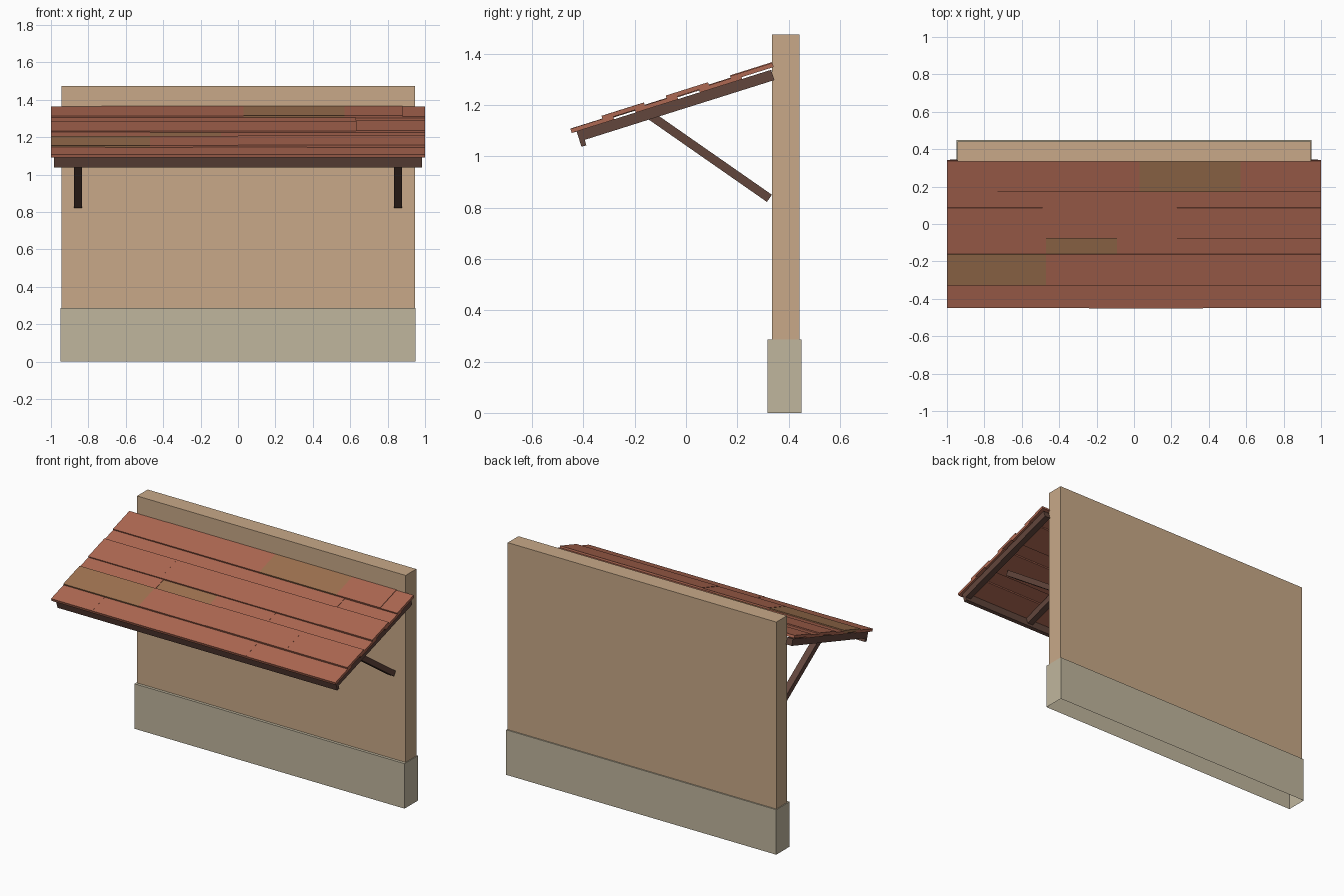
import bpy, bmesh, math, random
from mathutils import Matrix, Vector

random.seed(4)
old = bpy.data.objects.get("Cube")
if old:
    bpy.data.objects.remove(old, do_unlink=True)


def material(name, r, g, b):
    # sRGB bytes to linear colour
    rgb = [(c / 255 / 12.92) if c < 11 else ((c / 255 + 0.055) / 1.055) ** 2.4 for c in (r, g, b)]
    m = bpy.data.materials.new(name)
    m.use_nodes = True
    m.diffuse_color = (*rgb, 1)
    m.node_tree.nodes["Principled BSDF"].inputs["Base Color"].default_value = (*rgb, 1)
    return m


PLASTER = material("tan plaster", 200, 169, 136)
STONE = material("grey stone", 192, 182, 158)
WOOD = material("dark timber", 98, 70, 60)
RED = material("red shingle", 174, 104, 82)
MOSS = material("mossy shingle", 158, 114, 80)


def box(name, lo, hi, mat, frame=Matrix(), open_bottom=False):
    """Box between two corners, given in a local frame."""
    lo, hi = Vector(lo), Vector(hi)
    bm = bmesh.new()
    bmesh.ops.create_cube(bm, size=1)
    if open_bottom:
        low = [f for f in bm.faces if f.normal.z < -0.5]
        bmesh.ops.delete(bm, geom=low, context="FACES_ONLY")
    for v in bm.verts:
        v.co = Vector(a * d for a, d in zip(v.co, hi - lo)) + (lo + hi) / 2
    mesh = bpy.data.meshes.new(name)
    bm.to_mesh(mesh)
    bm.free()
    mesh.materials.append(mat)
    ob = bpy.data.objects.new(name, mesh)
    ob.matrix_world = frame
    bpy.context.collection.objects.link(ob)
    return ob


# Wall and its footing
box("wall", (-0.945, 0.335, 0.28), (0.945, 0.442, 1.475), PLASTER)
box("footing", (-0.95, 0.317, 0), (0.95, 0.45, 0.286), STONE, open_bottom=True)

# Sloping frame of the awning: x across, y up the slope, z out of the roof
slope = math.atan(0.315)
roof = Matrix.Translation((0, -0.445, 1.09)) @ Matrix.Rotation(slope, 4, "X")

# Overlapping shingle courses: inner joints of each course, front to back
courses = [
    (-0.71, -0.24, 0.37),
    (-0.47, 0.0, 0.57),
    (-0.47, -0.09, 0.32),
    (-0.49, 0.23, 0.63),
    (-0.49, -0.04, 0.63),
    (-0.73, -0.31, 0.03, 0.57, 0.88),
]
mossy = {(1, 0), (2, 1), (5, 3)}
for row, joints in enumerate(courses):
    edges = (-1, *joints, 1)
    for i, (x0, x1) in enumerate(zip(edges, edges[1:])):
        s = row * 0.131
        n = 0.009 * (row % 2) + random.uniform(0, 0.004)
        box(f"shingle_{row + 1}_{i + 1}", (x0, s, n), (x1, s + 0.173, n + 0.017),
            MOSS if (row, i) in mossy else RED, roof)

# Timber frame under the shingles
box("fascia", (-0.985, 0.02, -0.062), (0.985, 0.04, 0.002), WOOD, roof)
for i, x in enumerate((-0.965, -0.48, 0, 0.48, 0.965)):
    box(f"rafter_{i + 1}", (x - 0.02, 0.03, -0.04), (x + 0.02, 0.815, 0.002), WOOD, roof)

# Diagonal braces from the wall to the roof
foot, head = Vector((0, 0.325, 0.836)), Vector((0, -0.14, 1.16))
run = head - foot
for side, sx in (("right", -1), ("left", 1)):
    frame = Matrix.Translation(foot + Vector((sx * 0.855, 0, 0)))
    frame = frame @ Matrix.Rotation(math.atan2(run.z, run.y), 4, "X")
    box(f"brace_{side}", (-0.021, 0, -0.017), (0.021, run.length, 0.017), WOOD, frame)
